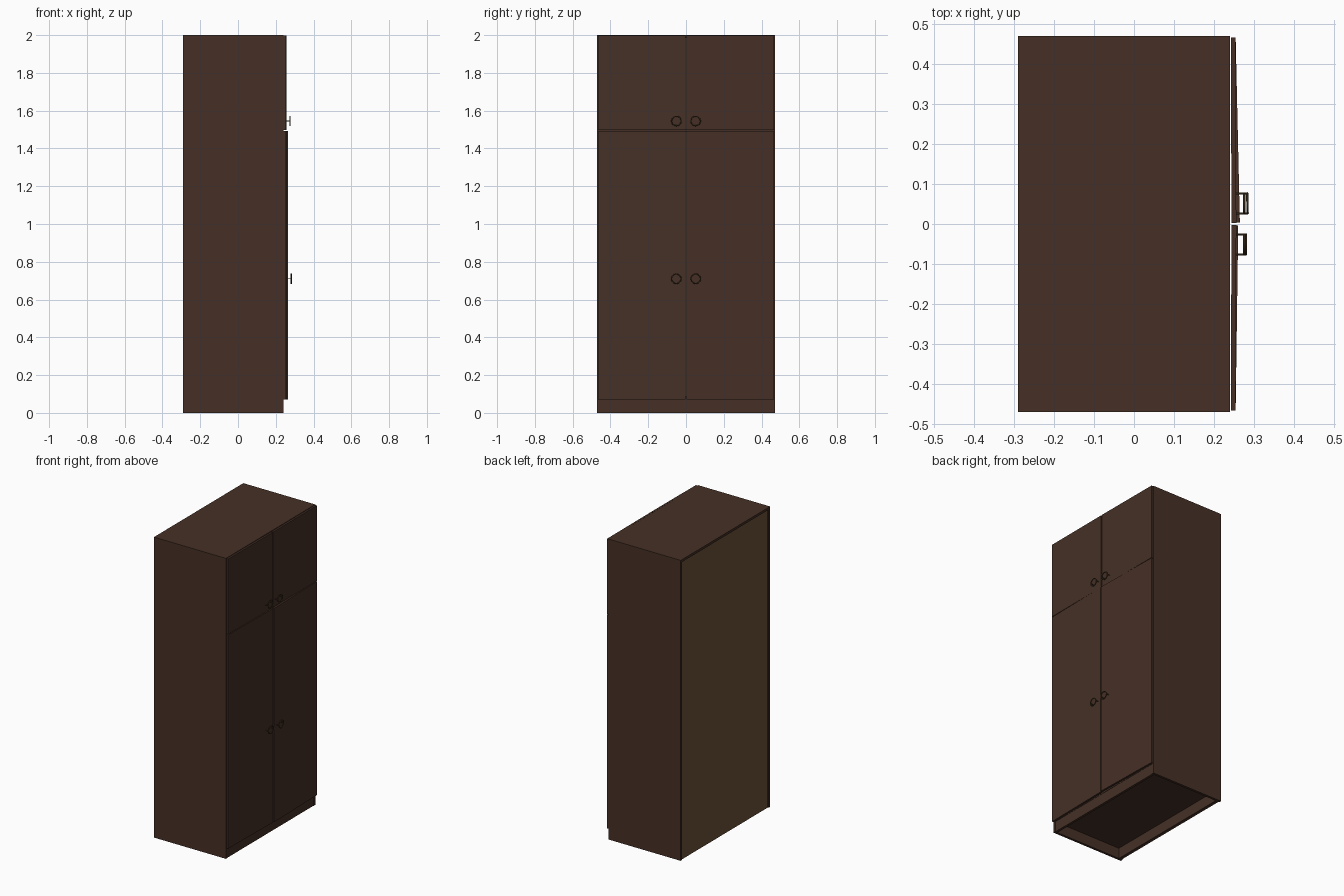
import bpy
import math
from mathutils import Matrix, Vector

cube = bpy.data.objects.get("Cube")
if cube:
    bpy.data.objects.remove(cube, do_unlink=True)


def material(name, color):
    m = bpy.data.materials.new(name)
    m.use_nodes = True
    m.diffuse_color = color
    m.node_tree.nodes["Principled BSDF"].inputs["Base Color"].default_value = color
    return m


wood = material("dark brown wood", (0.061, 0.030, 0.0194, 1))
board = material("olive brown backboard", (0.15, 0.083, 0.039, 1))
bronze = material("dark bronze", (0.09, 0.055, 0.026, 1))


def finish(name, mat, place):
    ob = bpy.context.object
    ob.name = name
    ob.data.materials.append(mat)
    ob.matrix_world = place @ ob.matrix_world
    return ob


def box(name, lo, hi, mat=wood, place=Matrix()):
    lo, hi = Vector(lo), Vector(hi)
    bpy.ops.mesh.primitive_cube_add(size=1)
    bpy.context.object.data.transform(
        Matrix.Translation((lo + hi) / 2) @ Matrix.Diagonal((*(hi - lo), 1)))
    return finish(name, mat, place)


# Carcass measurements
BACK, FRONT, HALF, TOP = -0.29, 0.24, 0.47, 2.0
T = 0.016
PLINTH = 0.07
SPLIT = 1.495
INNER = HALF - T

# Carcass panels
for side, name in ((1, "back"), (-1, "front")):
    y0, y1 = sorted((side * HALF, side * INNER))
    box("side_panel_" + name, (BACK, y0, 0), (FRONT, y1, TOP - T))
box("top_panel", (BACK, -HALF, TOP - T), (FRONT, HALF, TOP))
box("bottom_panel", (BACK + T, -INNER, PLINTH), (FRONT, INNER, PLINTH + T))
box("middle_shelf", (BACK + T, -INNER, SPLIT - T / 2), (FRONT, INNER, SPLIT + T / 2))
box("door_plinth", (FRONT - T - 0.002, -INNER, 0), (FRONT - 0.002, INNER, PLINTH))
box("rear_plinth", (BACK + 0.012, -INNER, 0), (BACK + 0.012 + T, INNER, PLINTH))
box("backboard", (BACK + 0.006, -INNER, 0), (BACK + 0.012, INNER, TOP - T), board)


# Ring pull standing on two posts
def handle(name, y, z, x, place):
    r, reach = 0.025, 0.02
    bpy.ops.mesh.primitive_torus_add(
        major_radius=r, minor_radius=0.0028, major_segments=24, minor_segments=8,
        location=(x + reach, y, z), rotation=(0, math.pi / 2, 0))
    bpy.context.view_layer.update()
    finish(name + "_ring", bronze, place)
    bpy.ops.object.shade_smooth_by_angle()
    for s in (-1, 1):
        bpy.ops.mesh.primitive_cylinder_add(
            vertices=10, radius=0.0025, depth=reach,
            location=(x + reach / 2, y + s * r, z), rotation=(0, math.pi / 2, 0))
        bpy.context.view_layer.update()
        finish(name + "_post", bronze, place)
        bpy.ops.object.shade_smooth_by_angle()


# Doors hinged at the outer edges; the lower pair stands slightly ajar
WIDTH, THICK = 0.463, 0.012
for level, z0, z1, grip, angles in (
        ("lower", PLINTH, SPLIT - 0.002, 0.71, (1.3, 0.8)),
        ("upper", SPLIT + 0.002, TOP - 0.002, 1.545, (0.2, 0.2))):
    for side, name, angle in ((1, "back", angles[0]), (-1, "front", angles[1])):
        hinge = Matrix.Translation((FRONT + 0.002, side * 0.466, 0))
        place = hinge @ Matrix.Rotation(math.radians(side * angle), 4, "Z")
        y0, y1 = sorted((0, -side * WIDTH))
        label = level + "_door_" + name
        box(label, (0, y0, z0), (THICK, y1, z1), wood, place)
        handle(label + "_handle", -side * (WIDTH - 0.048), grip, THICK, place)
